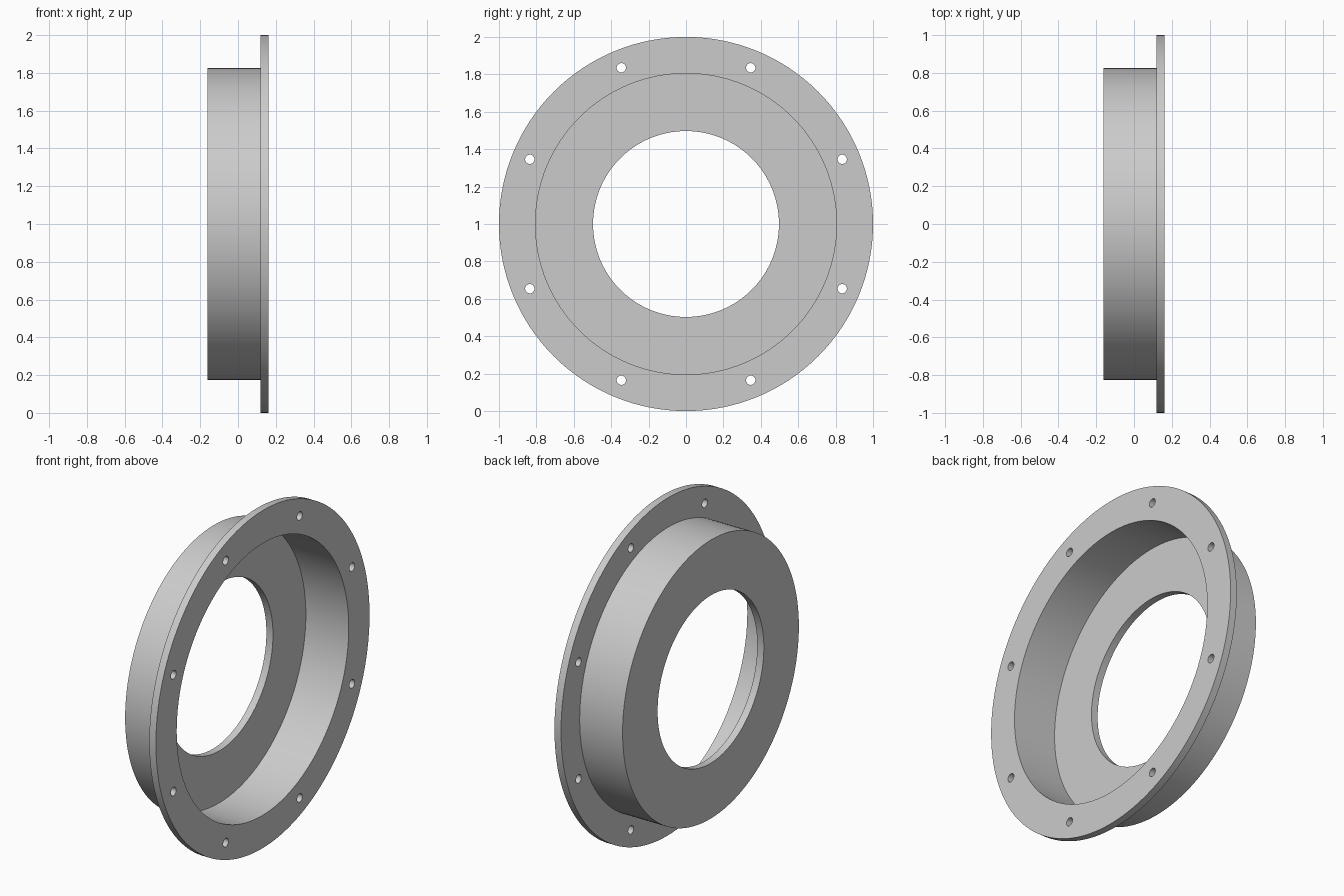
import bpy, bmesh, math
from mathutils import Matrix, Vector

if "Cube" in bpy.data.objects:
    bpy.data.objects.remove(bpy.data.objects["Cube"], do_unlink=True)

SEGMENTS = 128
HALF = 0.162          # half of the depth along x
WALL = 0.043          # flange and base plate thickness
CENTRE = Vector((0, 0, 1))
R_FLANGE, R_CUP, R_CAVITY, R_BORE = 1.0, 0.825, 0.805, 0.497
R_BOLTS, R_BOLT_HOLE, BOLTS = 0.904, 0.025, 8

grey = bpy.data.materials.new("light grey")
grey.use_nodes = True
grey.diffuse_color = (0.6, 0.6, 0.6, 1)
grey.node_tree.nodes["Principled BSDF"].inputs["Base Color"].default_value = (0.6, 0.6, 0.6, 1)


def make_object(name, bm):
    bmesh.ops.recalc_face_normals(bm, faces=bm.faces)
    mesh = bpy.data.meshes.new(name)
    bm.to_mesh(mesh)
    bm.free()
    mesh.materials.append(grey)
    obj = bpy.data.objects.new(name, mesh)
    obj.location = CENTRE
    bpy.context.collection.objects.link(obj)
    return obj


# Housing: closed (x, radius) section turned about the x axis
section = [
    (-HALF, R_BORE), (-HALF, R_CUP), (HALF - WALL, R_CUP), (HALF - WALL, R_FLANGE),
    (HALF, R_FLANGE), (HALF, R_CAVITY), (-HALF + WALL, R_CAVITY), (-HALF + WALL, R_BORE),
]
bm = bmesh.new()
rings = []
for i in range(SEGMENTS):
    a = math.tau * i / SEGMENTS
    rings.append([bm.verts.new((x, r * math.cos(a), r * math.sin(a))) for x, r in section])
for i, ring in enumerate(rings):
    following = rings[(i + 1) % SEGMENTS]
    for j in range(len(section)):
        k = (j + 1) % len(section)
        bm.faces.new((ring[j], ring[k], following[k], following[j]))
housing = make_object("flanged_housing", bm)

# Bolt holes: a ring of cylinders cut through the flange
bm = bmesh.new()
for i in range(BOLTS):
    a = math.tau * (i + 0.5) / BOLTS
    place = Matrix.Translation((HALF - WALL / 2, R_BOLTS * math.cos(a), R_BOLTS * math.sin(a)))
    bmesh.ops.create_cone(bm, cap_ends=True, segments=24, radius1=R_BOLT_HOLE,
                          radius2=R_BOLT_HOLE, depth=WALL * 3,
                          matrix=place @ Matrix.Rotation(math.pi / 2, 4, 'Y'))
cutter = make_object("bolt_hole_cutter", bm)
cutter.hide_render = True

cut = housing.modifiers.new("bolt_holes", 'BOOLEAN')
cut.operation = 'DIFFERENCE'
cut.solver = 'EXACT'
cut.object = cutter

bpy.ops.object.select_all(action='DESELECT')
housing.select_set(True)
bpy.context.view_layer.objects.active = housing
bpy.ops.object.modifier_apply(modifier=cut.name)
bpy.data.objects.remove(cutter, do_unlink=True)

# Smooth round walls, crisp rims
bpy.ops.object.shade_smooth_by_angle(angle=math.radians(30))
